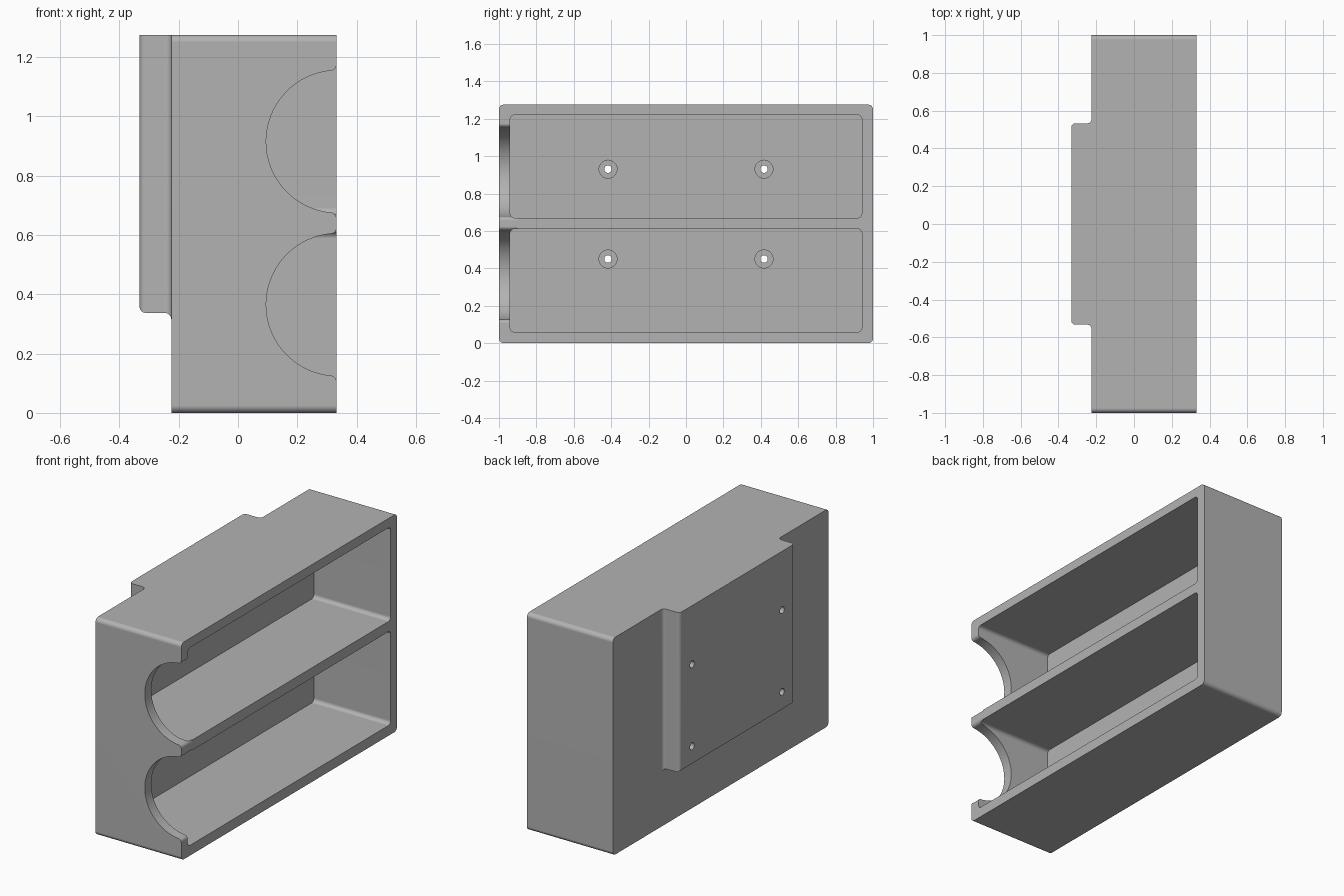
import bpy, bmesh, math
from mathutils import Vector

cube = bpy.data.objects.get("Cube")
if cube:
    bpy.data.objects.remove(cube, do_unlink=True)

grey = bpy.data.materials.new("mid grey")
grey.use_nodes = True
GREY = (0.45, 0.45, 0.45, 1)
grey.diffuse_color = GREY
grey.node_tree.nodes["Principled BSDF"].inputs["Base Color"].default_value = GREY


def loft(name, rings):
    """Closed solid through rings of 3D points."""
    bm = bmesh.new()
    loops = [[bm.verts.new(p) for p in ring] for ring in rings]
    n = len(loops[0])
    for a, b in zip(loops, loops[1:]):
        for i in range(n):
            j = (i + 1) % n
            bm.faces.new((a[i], a[j], b[j], b[i]))
    bm.faces.new(loops[0][::-1])
    bm.faces.new(loops[-1])
    bmesh.ops.recalc_face_normals(bm, faces=bm.faces)
    mesh = bpy.data.meshes.new(name)
    bm.to_mesh(mesh)
    bm.free()
    mesh.materials.append(grey)
    obj = bpy.data.objects.new(name, mesh)
    bpy.context.collection.objects.link(obj)
    return obj


def arc(cu, cv, r, start, end, steps):
    angles = [math.radians(start + (end - start) * i / steps) for i in range(steps + 1)]
    return [(cu + r * math.cos(a), cv + r * math.sin(a)) for a in angles]


def rounded_rect(y0, y1, z0, z1, r):
    corners = [(y1 - r, z1 - r), (y0 + r, z1 - r), (y0 + r, z0 + r), (y1 - r, z0 + r)]
    return [p for k, (y, z) in enumerate(corners) for p in arc(y, z, r, 90 * k, 90 * k + 90, 6)]


def prism_x(name, outline, x0, x1):
    return loft(name, [[(x, y, z) for y, z in outline] for x in (x0, x1)])


def combine(target, tool, operation):
    mod = target.modifiers.new("cut", "BOOLEAN")
    mod.object, mod.operation, mod.solver = tool, operation, "EXACT"
    bpy.context.view_layer.objects.active = target
    bpy.ops.object.modifier_apply(modifier=mod.name)
    bpy.data.objects.remove(tool, do_unlink=True)


# Main dimensions
OPEN, BACK, PAD, FLOOR = 0.332, -0.225, -0.332, -0.165
TOP, MID = 1.275, 0.64

# Housing with rounded long edges
housing = prism_x("twin_bay_housing", rounded_rect(-1, 1, 0, TOP, 0.025), BACK, OPEN)

# Mounting pad: concave fillet at its base, rounded outer edge, flush top
R = 0.022
profile = [(BACK + 0.03, R)]
profile += [(BACK - R + u, R - v) for u, v in arc(0, 0, R, 0, 90, 6)]
profile += [(PAD + R - u, v - R) for u, v in arc(0, 0, R, 90, 0, 6)]
rings = []
for x, grow in profile:
    y, z = 0.533 + grow, 0.337 - grow
    rings.append([(x, -y, z), (x, y, z), (x, y, TOP), (x, -y, TOP)])
combine(housing, loft("mounting_pad", rings), "UNION")

# Two bays open to the side
for z0 in (0.06, 0.67):
    bay = prism_x("bay_cutter", rounded_rect(-0.94, 0.94, z0, z0 + 0.55, 0.022), FLOOR, 0.4)
    combine(housing, bay, "DIFFERENCE")

# Round finger notches in the front wall, with softened lips
CX, RAD, LIP = 0.335, 0.24, 0.02
lip_x = OPEN - LIP
rise = math.sqrt((RAD + LIP) ** 2 - (CX - lip_x) ** 2)
turn = math.degrees(math.atan2(rise, CX - lip_x))
for zc in (MID - 0.275, MID + 0.275):
    outline = [(0.4, zc - rise)]
    outline += arc(lip_x, zc - rise, LIP, 0, turn, 8)
    outline += arc(CX, zc, RAD, 180 + turn, 180 - turn, 48)[1:-1]
    outline += arc(lip_x, zc + rise, LIP, -turn, 0, 8)
    outline.append((0.4, zc + rise))
    notch = loft("notch_cutter", [[(x, y, z) for x, z in outline] for y in (-1.1, -0.9)])
    combine(housing, notch, "DIFFERENCE")

# Counterbored screw holes through the pad
for y in (-0.417, 0.417):
    for z in (0.45, 0.93):
        for radius, x0 in ((0.048, FLOOR - 0.06), (0.02, -0.4)):
            hole = prism_x("hole_cutter", arc(y, z, radius, 0, 348.75, 31), x0, FLOOR + 0.05)
            combine(housing, hole, "DIFFERENCE")

# Smooth rounds, crisp edges
bpy.ops.object.select_all(action="DESELECT")
housing.select_set(True)
bpy.context.view_layer.objects.active = housing
bpy.ops.object.shade_smooth_by_angle(angle=math.radians(30))
weighted = housing.modifiers.new("flat_faces", "WEIGHTED_NORMAL")
weighted.keep_sharp = True
